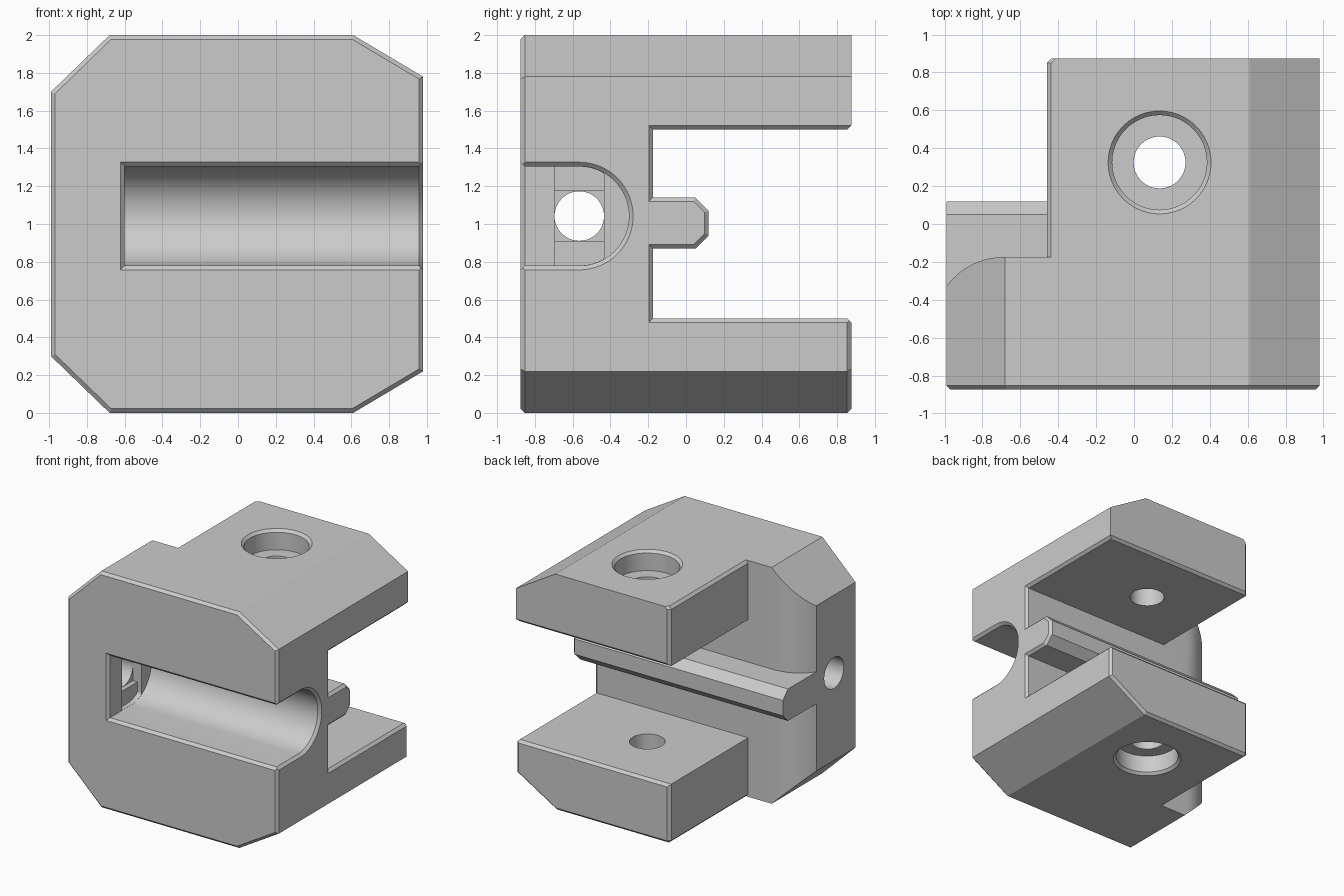
import bpy, bmesh, math
from mathutils import Vector

cube = bpy.data.objects.get("Cube")
if cube:
    bpy.data.objects.remove(cube, do_unlink=True)

grey = bpy.data.materials.new("plain_grey")
grey.use_nodes = True
colour = (0.6, 0.6, 0.6, 1)
grey.diffuse_color = colour
grey.node_tree.nodes["Principled BSDF"].inputs["Base Color"].default_value = colour

PLACE = {
    "x": lambda a, b, t: (t, a, b),
    "y": lambda a, b, t: (a, t, b),
    "z": lambda a, b, t: (a, b, t),
}
BEVEL = 0.022


def loft(name, axis, sections):
    """Closed solid through (position, outline) sections along an axis."""
    bm = bmesh.new()
    rings = [[bm.verts.new(PLACE[axis](a, b, t)) for a, b in pts] for t, pts in sections]
    n = len(rings[0])
    for lower, upper in zip(rings, rings[1:]):
        for i in range(n):
            j = (i + 1) % n
            bm.faces.new((lower[i], lower[j], upper[j], upper[i]))
    bm.faces.new(rings[0])
    bm.faces.new(rings[-1])
    bmesh.ops.recalc_face_normals(bm, faces=bm.faces)
    mesh = bpy.data.meshes.new(name)
    bm.to_mesh(mesh)
    bm.free()
    mesh.materials.append(grey)
    obj = bpy.data.objects.new(name, mesh)
    bpy.context.collection.objects.link(obj)
    return obj


def inset(pts, d):
    """Move a counter-clockwise outline inward by d."""
    out = []
    for i, p in enumerate(pts):
        before, here, after = Vector(pts[i - 1]), Vector(p), Vector(pts[(i + 1) % len(pts)])
        e, f = (here - before).normalized(), (after - here).normalized()
        n, m = Vector((-e.y, e.x)), Vector((-f.y, f.x))
        out.append(tuple(here + (n + m) * d / (1 + n.dot(m))))
    return out


def rect(a0, a1, b0, b1, grow=0):
    return [(a0 - grow, b0 - grow), (a1 + grow, b0 - grow),
            (a1 + grow, b1 + grow), (a0 - grow, b1 + grow)]


def circle(a, b, r, n=48):
    return [(a + r * math.cos(math.tau * i / n), b + r * math.sin(math.tau * i / n))
            for i in range(n)]


def combine(target, tool, operation="DIFFERENCE"):
    tool.hide_render = True
    bpy.context.view_layer.objects.active = target
    mod = target.modifiers.new(tool.name, "BOOLEAN")
    mod.operation, mod.solver, mod.object = operation, "EXACT", tool
    bpy.ops.object.modifier_apply(modifier=mod.name)
    bpy.data.objects.remove(tool, do_unlink=True)


# Main block: octagonal front, bevelled in front and along the lower back
LEFT, RIGHT, BACK = -0.99, 0.98, 0.875
outline = [(-0.68, 0), (0.61, 0), (RIGHT, 0.22), (RIGHT, 0.9), (RIGHT, 1.1), (RIGHT, 1.78),
           (0.61, 2), (-0.68, 2), (LEFT, 1.7), (LEFT, 1.1), (LEFT, 0.9), (LEFT, 0.3)]
small = inset(outline, BEVEL)
back_end = [s if p[1] < 1 else p for p, s in zip(outline, small)]
body = loft("clamp_body", "y", [(-BACK, small), (BEVEL - BACK, outline),
                                (BACK - BEVEL, outline), (BACK, back_end)])

# Left rear corner removed, leaving a rounded shoulder
WALL, JAW = -0.175, -0.46


def shoulder(grow):
    x = JAW + grow
    pts = [(-1.2, 1.2), (x + 0.35, 1.2), (x, 0.85), (x, WALL)]
    r = 0.37
    for i in range(13):
        a = math.radians(90 + 5 * i)
        pts.append((-0.69 + r * math.cos(a), WALL - r + r * math.sin(a)))
    return pts + [(-1.2, WALL - r)]


combine(body, loft("shoulder_cutter", "z", [(-0.05, shoulder(0.05 + BEVEL)), (BEVEL, shoulder(0)),
                                            (2 - BEVEL, shoulder(0)),
                                            (2.05, shoulder(0.05 + BEVEL))]))

# Wide slot between the jaws, flared at the right side and the back
slot = (WALL, 1.2, 0.5, 1.5)
combine(body, loft("slot_cutter", "x", [(-1.3, rect(*slot)), (RIGHT - BEVEL, rect(*slot)),
                                        (RIGHT + 0.05, rect(*slot, grow=0.05 + BEVEL))]))
combine(body, loft("slot_mouth_cutter", "y", [(BACK - BEVEL, rect(-1.3, 1.3, 0.5, 1.5)),
                                              (BACK + 0.05, rect(-1.3, 1.3, 0.5, 1.5, 0.05 + BEVEL))]))

# Chamfered rib running along the slot wall
rib = [(-0.4, 0.87), (0.05, 0.87), (0.12, 0.94), (0.12, 1.07), (0.05, 1.14), (-0.4, 1.14)]
combine(body, loft("rib", "x", [(LEFT, rib), (RIGHT - BEVEL, rib), (RIGHT, inset(rib, BEVEL))]),
        "UNION")

# Round-bottomed groove open to the front and the right
GY, GZ, GR, END = -0.565, 1.042, 0.263, -0.6


def groove(r):
    arc = [math.radians(-90 + 180 * i / 32) for i in range(33)]
    return ([(-1.2, GZ - r)] + [(GY + r * math.cos(a), GZ + r * math.sin(a)) for a in arc]
            + [(-1.2, GZ + r)])


combine(body, loft("groove_cutter", "x", [(END, groove(GR)), (RIGHT - BEVEL, groove(GR)),
                                          (RIGHT + 0.05, groove(GR + 0.05 + BEVEL))]))
mouth = (END, 1.3, GZ - GR, GZ + GR)
combine(body, loft("groove_mouth_cutter", "y", [(-BACK - 0.05, rect(*mouth, grow=0.05 + BEVEL)),
                                                (BEVEL - BACK, rect(*mouth))]))

# Stepped recess and round hole through the groove's end wall
HOLE = 0.132
step = [(min(max(y, GY - HOLE), GY + HOLE), z) for y, z in groove(GR - 0.001)]
combine(body, loft("step_cutter", "x", [(END - 0.04, step), (END + 0.02, step)]))
square = rect(GY - HOLE, GY + HOLE, GZ - HOLE, GZ + HOLE)
combine(body, loft("square_cutter", "x", [(END - 0.08, square), (END + 0.01, square)]))
bore = circle(GY, GZ, HOLE - 0.001)
combine(body, loft("side_hole_cutter", "x", [(-1.2, bore), (END, bore)]))

# Counterbored bolt hole through both jaws
HX, HY, DEPTH = 0.135, 0.325, 0.17
bolt = circle(HX, HY, 0.137)
combine(body, loft("bolt_hole_cutter", "z", [(-0.2, bolt), (2.2, bolt)]))
for name, face, out in (("upper", 2, 1), ("lower", 0, -1)):
    wide = circle(HX, HY, 0.25)
    combine(body, loft(name + "_counterbore_cutter", "z",
                       [(face - out * DEPTH, wide), (face - out * BEVEL, wide),
                        (face + out * 0.05, circle(HX, HY, 0.3 + BEVEL))]))

# Smooth the curved walls while keeping the corners crisp
bpy.ops.object.select_all(action="DESELECT")
body.select_set(True)
bpy.context.view_layer.objects.active = body
bpy.ops.object.shade_smooth_by_angle(angle=math.radians(18))
